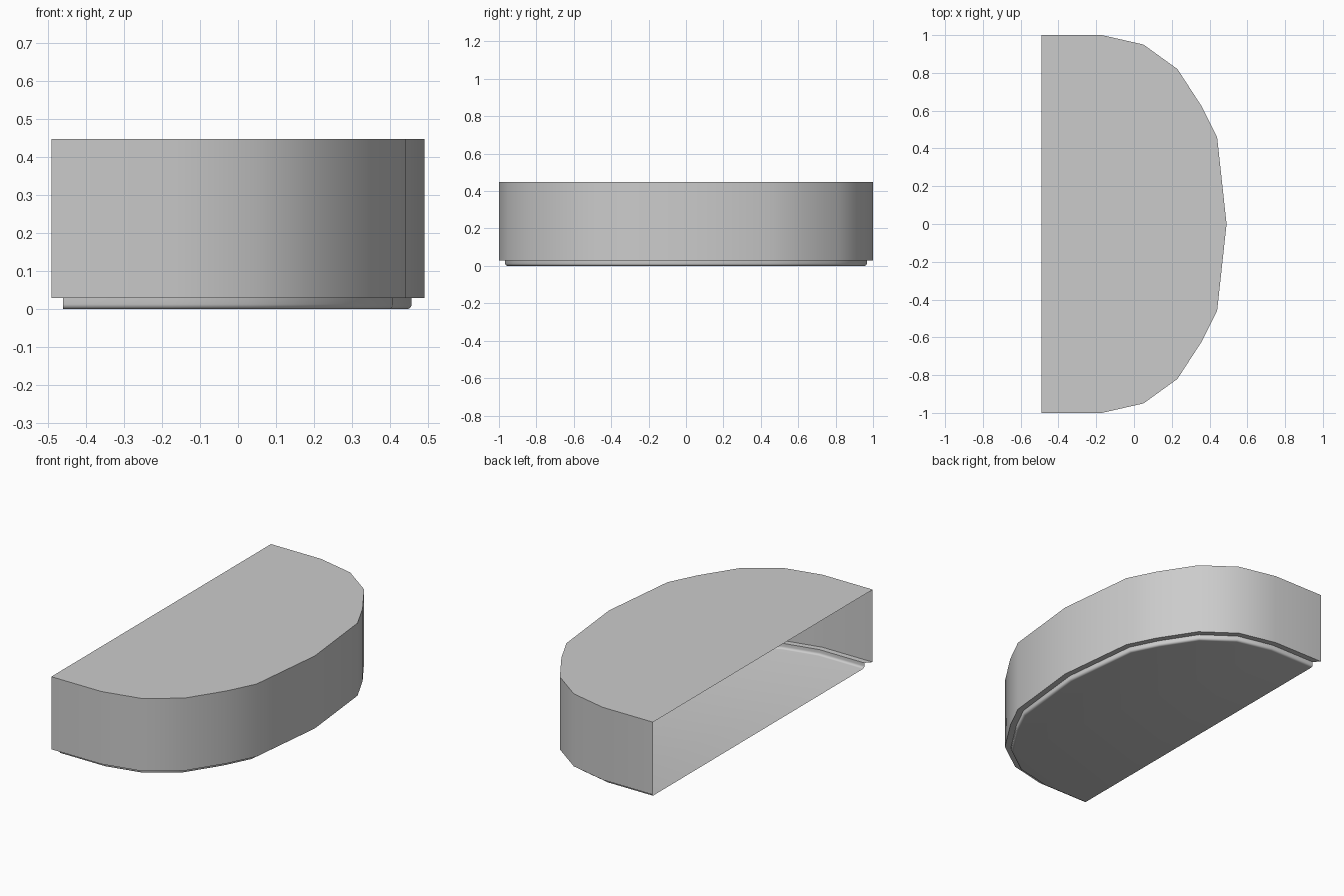
import bpy, bmesh, math
from mathutils import Vector

if "Cube" in bpy.data.objects:
    bpy.data.objects.remove(bpy.data.objects["Cube"])

# half outline (+y side), from the open straight back to the nose; mirrored to -y
half = [(-0.49, 1.0), (-0.17, 1.0), (0.05, 0.95), (0.23, 0.82), (0.36, 0.62), (0.44, 0.46)]
outline = [Vector(p) for p in half + [(0.49, 0.0)] + [(x, -y) for x, y in reversed(half)]]


def inset(d, back_shift):
    """Offset the open outline inward by d, sliding its two ends along x."""
    pts = []
    n = len(outline)
    for i, p in enumerate(outline):
        dirs = []
        if i > 0:
            dirs.append((p - outline[i - 1]).normalized())
        if i < n - 1:
            dirs.append((outline[i + 1] - p).normalized())
        normals = [Vector((t.y, -t.x)) for t in dirs]
        m = sum(normals, Vector((0, 0))).normalized()
        q = p + m * d / m.dot(normals[0])
        if i in (0, n - 1):
            q.x += back_shift
        pts.append(q)
    return pts


# levels: height, inset, shift of the back ends
levels = [(0.448, 0, 0), (0.03, 0, 0), (0.03, 0.033, 0.03), (0.013, 0.033, 0.03)]
r = 0.013
for k in range(1, 5):
    a = math.radians(90 * k / 4)
    levels.append((r - r * math.sin(a), 0.033 + r * (1 - math.cos(a)), 0.03))

# open-backed thin shell: lid, wall, ledge, rounded foot and floor
bm = bmesh.new()
rings = [[bm.verts.new((p.x, p.y, z)) for p in inset(d, s)] for z, d, s in levels]
for upper, lower in zip(rings, rings[1:]):
    for i in range(len(upper) - 1):
        bm.faces.new((upper[i], upper[i + 1], lower[i + 1], lower[i]))
bm.faces.new(list(reversed(rings[0])))
bm.faces.new(rings[-1])
bm.normal_update()

mesh = bpy.data.meshes.new("half_round_shell")
bm.to_mesh(mesh)
bm.free()
shell = bpy.data.objects.new("half_round_shell", mesh)
bpy.context.collection.objects.link(shell)
bpy.context.view_layer.objects.active = shell
shell.select_set(True)
bpy.ops.object.shade_smooth_by_angle(angle=math.radians(30))
